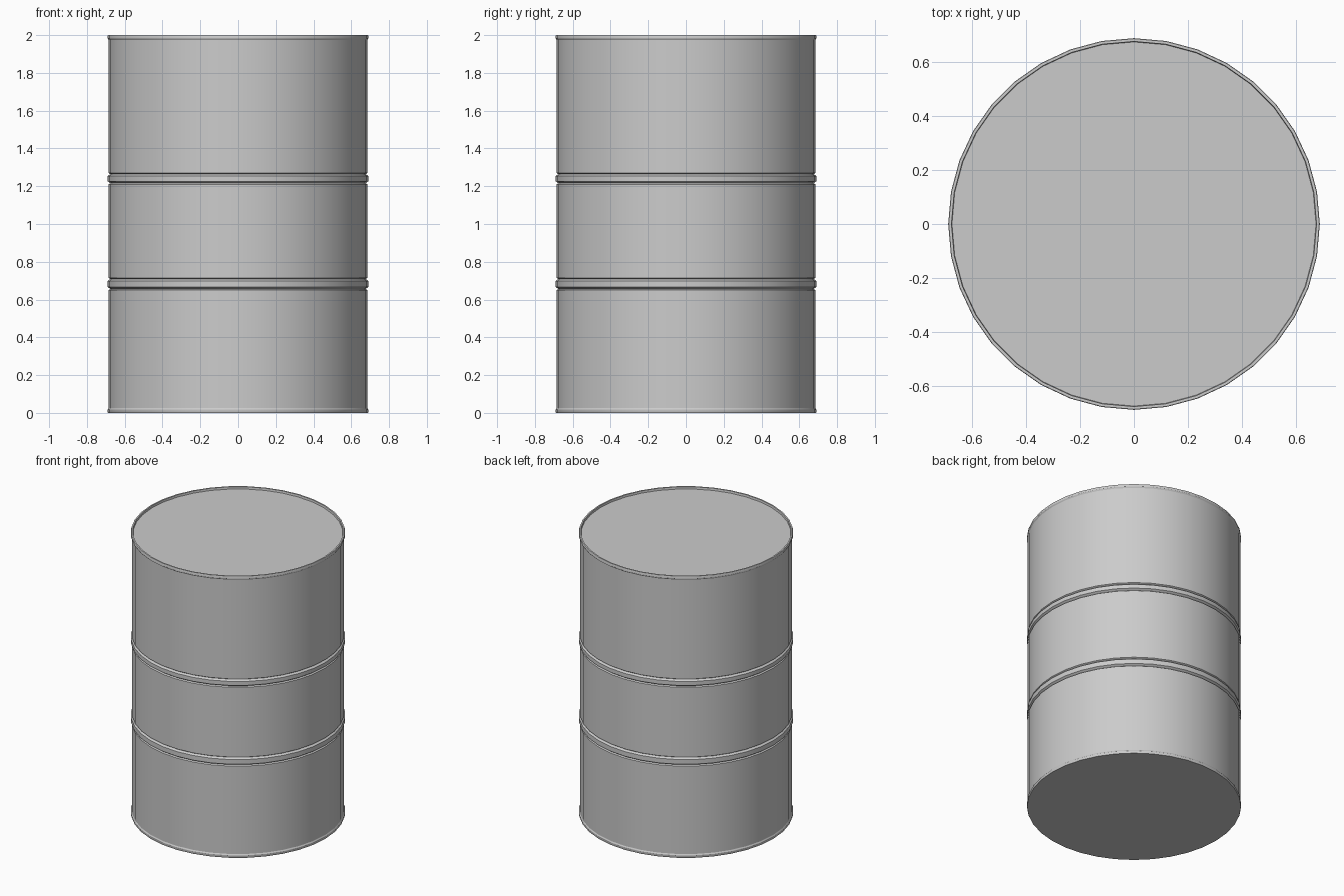
import bpy, bmesh, math

if "Cube" in bpy.data.objects:
    bpy.data.objects.remove(bpy.data.objects["Cube"])

SIDES = 36
R_BODY, R_RIM, R_GROOVE = 0.685, 0.69, 0.676


def rib(z0, z1):
    # Raised hoop with a narrow groove above and below it
    return [(R_BODY, z0), (R_GROOVE, z0 + 0.006), (R_RIM, z0 + 0.016),
            (R_RIM, z1 - 0.016), (R_GROOVE, z1 - 0.006), (R_BODY, z1)]


# Drum outline (radius, height): bottom rim, two ribs, top rim, recessed lid
profile = [(R_RIM - 0.002, 0.0), (R_RIM, 0.004), (R_RIM, 0.018), (R_BODY, 0.026)]
profile += rib(0.65, 0.715) + rib(1.21, 1.27)
profile += [(R_BODY, 1.974), (R_RIM, 1.982), (R_RIM, 1.996), (R_RIM - 0.002, 2.0),
            (0.678, 2.0), (0.676, 1.985)]

# Turn the outline into a closed drum
bm = bmesh.new()
rings = []
for r, z in profile:
    rings.append([bm.verts.new((r * math.cos(a), r * math.sin(a), z))
                  for a in (2 * math.pi * i / SIDES for i in range(SIDES))])
for low, high in zip(rings, rings[1:]):
    for i in range(SIDES):
        j = (i + 1) % SIDES
        bm.faces.new((low[i], low[j], high[j], high[i]))
bm.faces.new(list(reversed(rings[0])))
bm.faces.new(rings[-1])

mesh = bpy.data.meshes.new("drum_barrel")
bm.to_mesh(mesh)
bm.free()
drum = bpy.data.objects.new("drum_barrel", mesh)
bpy.context.collection.objects.link(drum)

# Smooth sides, crisp rims
bpy.context.view_layer.objects.active = drum
drum.select_set(True)
bpy.ops.object.shade_smooth_by_angle(angle=math.radians(30))
